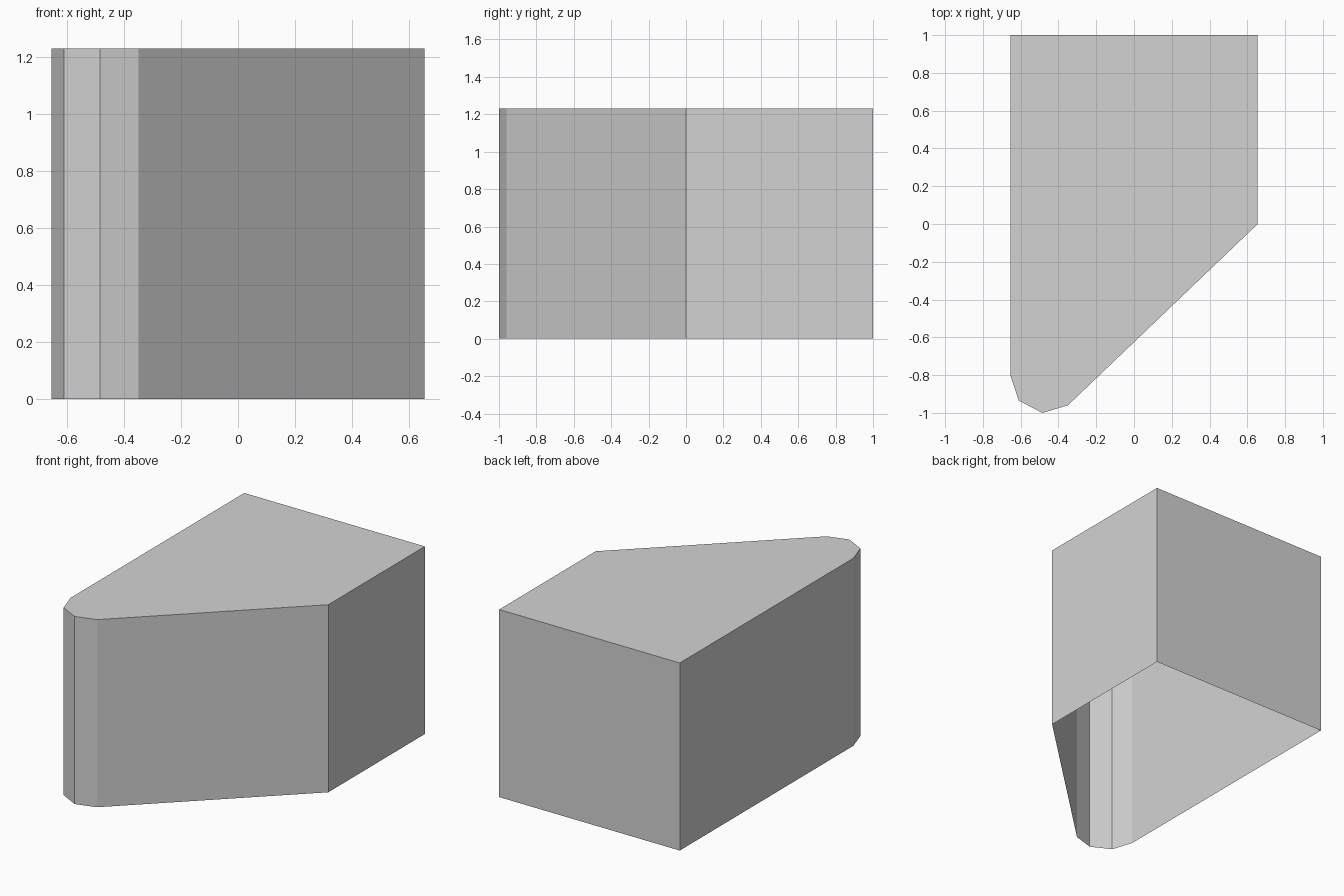
import bpy
import bmesh

cube = bpy.data.objects.get("Cube")
if cube:
    bpy.data.objects.remove(cube, do_unlink=True)

HEIGHT = 1.23
# Plan outline, counter-clockwise: square back, slanted front, rounded nose
OUTLINE = [(0.655, 0.0), (0.655, 1.0), (-0.655, 1.0), (-0.655, -0.8),
           (-0.61, -0.935), (-0.485, -1.0), (-0.35, -0.96)]

grey = bpy.data.materials.new("light_grey")
grey.use_nodes = True
colour = (0.65, 0.65, 0.65, 1.0)
grey.diffuse_color = colour
grey.node_tree.nodes["Principled BSDF"].inputs["Base Color"].default_value = colour


def open_shell(name, outline, height, material):
    """Thin walls around an outline, closed on top and open underneath."""
    bm = bmesh.new()
    low = [bm.verts.new((x, y, 0)) for x, y in outline]
    high = [bm.verts.new((x, y, height)) for x, y in outline]
    bm.faces.new(high)
    for i in range(len(outline)):
        j = (i + 1) % len(outline)
        bm.faces.new((low[i], low[j], high[j], high[i]))
    mesh = bpy.data.meshes.new(name)
    bm.to_mesh(mesh)
    bm.free()
    mesh.materials.append(material)
    obj = bpy.data.objects.new(name, mesh)
    bpy.context.collection.objects.link(obj)
    return obj


# Walls and top
open_shell("block_shell", OUTLINE, HEIGHT, grey)
